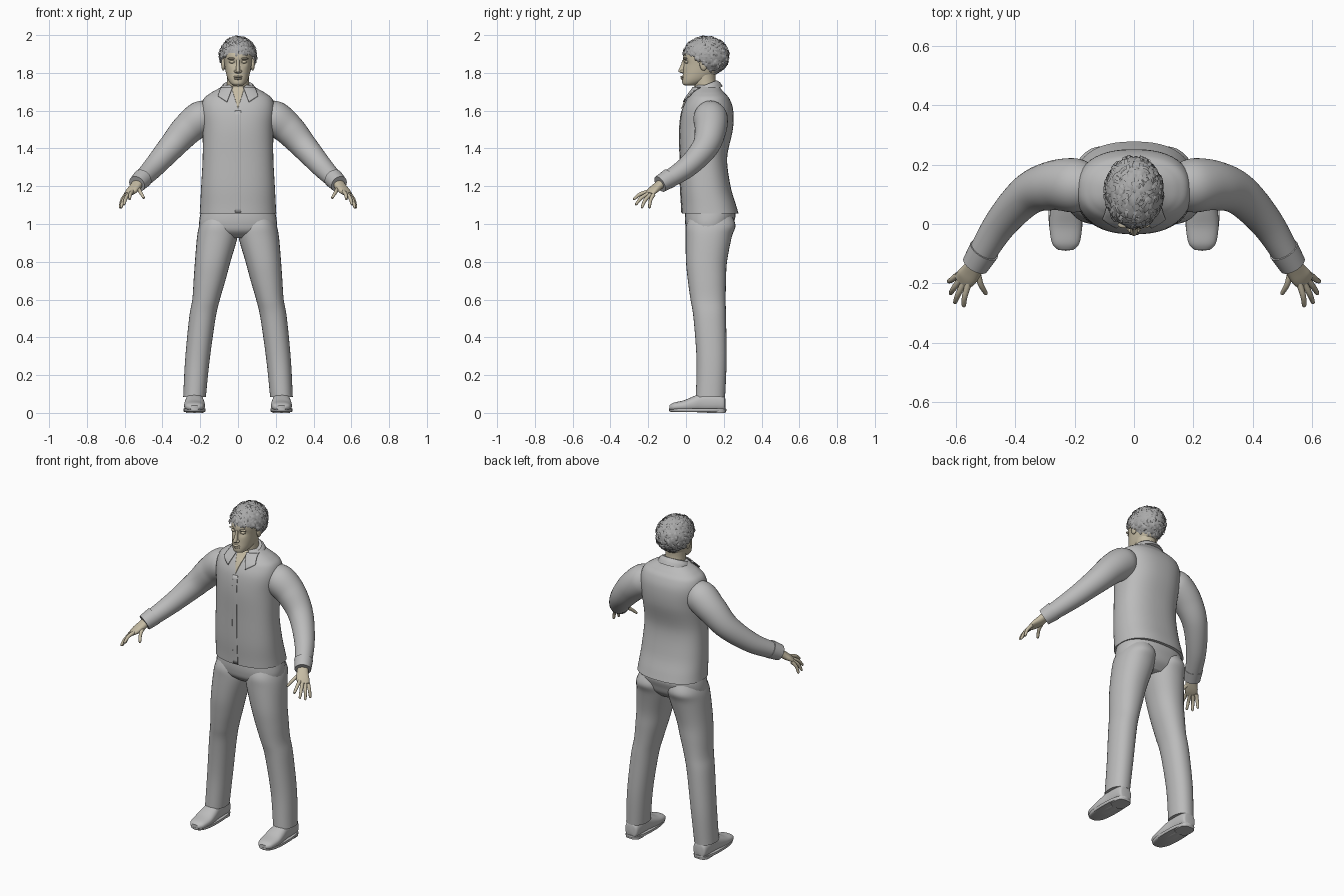
import bpy, bmesh, math, random
from mathutils import Vector, Matrix
from mathutils.bvhtree import BVHTree

random.seed(4)
cube = bpy.data.objects.get("Cube")
if cube:
    bpy.data.objects.remove(cube, do_unlink=True)


def material(name, rgb):
    m = bpy.data.materials.new(name)
    m.use_nodes = True
    m.diffuse_color = (*rgb, 1)
    m.node_tree.nodes["Principled BSDF"].inputs["Base Color"].default_value = (*rgb, 1)
    return m


cloth = material("grey cloth", (0.5, 0.5, 0.5))
leather = material("shoe grey", (0.52, 0.52, 0.52))
hair_mat = material("hair grey", (0.4, 0.4, 0.4))
skin = material("skin", (0.56, 0.50, 0.37))
X, Y, Z = Vector((1, 0, 0)), Vector((0, 1, 0)), Vector((0, 0, 1))


def finish(name, bm, mat, normals=True):
    if normals:
        bmesh.ops.recalc_face_normals(bm, faces=bm.faces)
    me = bpy.data.meshes.new(name)
    bm.to_mesh(me)
    bm.free()
    me.shade_smooth()
    me.set_sharp_from_angle(angle=math.radians(45))
    me.materials.append(mat)
    ob = bpy.data.objects.new(name, me)
    bpy.context.collection.objects.link(ob)
    return ob


def spline(keys, steps):
    """Smooth interpolation through tuples of numbers."""
    k = [keys[0]] + list(keys) + [keys[-1]]
    out = []
    for i in range(1, len(k) - 2):
        for s in range(steps):
            t = s / steps
            out.append([b + 0.5 * t * (c - a + t * (2*a - 5*b + 4*c - d + t * (3*(b - c) + d - a)))
                        for a, b, c, d in zip(k[i-1], k[i], k[i+1], k[i+2])])
    return out + [list(keys[-1])]


def loft(name, keys, mat, frame=None, power=2.0, n=32, steps=6):
    """Skin over rings (x, y, z, half_u, half_v); frame fixes the ring axes."""
    rings = spline(keys, steps)
    pts = [Vector(r[:3]) for r in rings]
    bm = bmesh.new()
    loops = []
    for i, r in enumerate(rings):
        if frame:
            u, v = frame
        else:
            t = pts[min(i + 1, len(pts) - 1)] - pts[max(i - 1, 0)]
            u = t.cross(Z).normalized()
            v = u.cross(t).normalized()
        loop = []
        for j in range(n):
            a = math.tau * j / n
            c, s = math.cos(a), math.sin(a)
            c = math.copysign(abs(c) ** (2 / power), c)
            s = math.copysign(abs(s) ** (2 / power), s)
            loop.append(bm.verts.new(pts[i] + u * (r[3] * c) + v * (r[4] * s)))
        loops.append(loop)
    for a, b in zip(loops, loops[1:]):
        for j in range(n):
            bm.faces.new((a[j], a[(j+1) % n], b[(j+1) % n], b[j]))
    bm.faces.new(loops[0])
    bm.faces.new(loops[-1])
    return finish(name, bm, mat)


def upright(name, keys, mat, xc=0, **kw):
    """Loft from level sections (z, x_centre, half_width, y_front, y_back)."""
    k = [(x + xc, (f + b) / 2, z, w, (b - f) / 2) for z, x, w, f, b in keys]
    return loft(name, k, mat, (X, Y), **kw)


def blob(name, pos, size, mat):
    bm = bmesh.new()
    m = Matrix.Translation(pos) @ Matrix.Diagonal((*size, 1))
    bmesh.ops.create_uvsphere(bm, u_segments=16, v_segments=10, radius=1, matrix=m)
    return finish(name, bm, mat)


# Shirt body
shirt = upright("shirt", [
    (1.055, 0, .203, -.022, .278), (1.10, 0, .20, -.024, .265), (1.2, 0, .195, -.03, .236),
    (1.35, 0, .187, -.032, .218), (1.5, 0, .188, -.034, .248), (1.6, 0, .195, -.022, .25),
    (1.66, 0, .183, .003, .232), (1.69, 0, .15, .024, .208), (1.712, 0, .112, .04, .188),
    (1.735, 0, .07, .055, .17)], cloth, power=2.4, n=48)
tree = BVHTree.FromPolygons([v.co for v in shirt.data.vertices],
                            [p.vertices[:] for p in shirt.data.polygons])


def patch(name, corners, mat, lift, thick=0.004, n=10):
    """Thin plate laid on the shirt front, spanning four (x, z) corners."""
    bm = bmesh.new()
    a, b, c, d = [Vector(p) for p in corners]
    grid = []
    for i in range(n + 1):
        row = []
        for j in range(n + 1):
            p = a.lerp(b, j / n).lerp(d.lerp(c, j / n), i / n)
            hit = tree.ray_cast(Vector((p.x, -1, p.y)), Y)[0]
            row.append(bm.verts.new((p.x, (hit.y if hit else 0.08) - lift, p.y)))
        grid.append(row)
    for r, s in zip(grid, grid[1:]):
        for j in range(n):
            bm.faces.new((r[j], r[j+1], s[j+1], s[j]))
    bmesh.ops.remove_doubles(bm, verts=bm.verts, dist=0.0002)
    ob = finish(name, bm, mat)
    mod = ob.modifiers.new("thickness", "SOLIDIFY")
    mod.thickness = thick
    mod.offset = 0
    return ob


patch("open_neck", [(-.036, 1.73), (.036, 1.73), (0, 1.61), (0, 1.61)], skin, .004)
patch("shirt_placket", [(-.015, 1.6), (.015, 1.6), (.015, 1.06), (-.015, 1.06)], cloth, .001, n=24)
tilt = math.radians(22)
loft("collar_band", [(0, .113, 1.695, .098, .088), (0, .108, 1.72, .092, .078),
                     (0, .104, 1.737, .078, .064)], cloth,
     (X, Vector((0, math.cos(tilt), math.sin(tilt)))))

# Trousers
upright("trouser_seat", [(.925, 0, .13, .05, .20), (.96, 0, .195, .008, .235), (1.0, 0, .206, -.004, .25),
                         (1.05, 0, .2, -.005, .262), (1.1, 0, .185, .005, .24)], cloth, power=2.3)

for side, label in ((1, "left"), (-1, "right")):
    def flip(keys):
        return [(k[0] * side, *k[1:]) for k in keys]

    # Collar wing, sleeve and cuff
    patch(label + "_collar_wing", flip([(.028, 1.725), (.09, 1.722), (.106, 1.677), (.058, 1.645)]),
          cloth, .012, .006)
    arm = [(.13, .13, 1.6, .06), (.19, .13, 1.565, .09), (.27, .13, 1.5, .084),
           (.355, .1, 1.405, .07), (.45, 0, 1.297, .056), (.53, -.13, 1.215, .044)]
    loft(label + "_sleeve", [(*k, k[3]) for k in flip(arm)], cloth, steps=8)
    loft(label + "_cuff", flip([(.505, -.088, 1.242, .052, .052), (.535, -.138, 1.211, .046, .046)]), cloth)

    # Hand
    loft(label + "_palm", flip([(.522, -.115, 1.228, .028, .024), (.545, -.155, 1.195, .033, .021),
                                (.565, -.18, 1.174, .036, .017), (.582, -.197, 1.158, .031, .010)]),
         skin, power=2.3)
    fingers = {"index": ((.558, -.2, 1.172), (.575, -.28, 1.13)),
               "middle": ((.573, -.198, 1.162), (.605, -.268, 1.102)),
               "ring": ((.586, -.188, 1.156), (.62, -.236, 1.085)),
               "little": ((.594, -.172, 1.156), (.626, -.195, 1.085)),
               "thumb": ((.528, -.16, 1.19), (.498, -.238, 1.137))}
    for finger, (p, q) in fingers.items():
        p, q = Vector(p), Vector(q)
        mid = p.lerp(q, .5) + Vector((.004, -.004, .006))
        end = p.lerp(q, .93)
        rows = [(*p, .011, .011), (*mid, .0095, .0095), (*end, .007, .007), (*q, .002, .002)]
        loft(f"{label}_{finger}_finger", flip(rows), skin, n=12, steps=4)

    # Trouser leg
    leg = [(1.04, .098, .085, .02, .245), (.99, .105, .1, 0, .262), (.93, .11, .107, -.002, .242),
           (.8, .134, .094, .0, .217), (.7, .151, .084, .01, .212), (.6, .169, .073, .024, .21),
           (.5, .189, .07, .04, .212), (.28, .215, .065, .056, .215), (.085, .23, .06, .052, .207)]
    upright(label + "_trouser_leg", [(z, x * side, w, f, b) for z, x, w, f, b in leg], cloth, power=2.2)

    # Shoe
    foot = side * .23
    loft(label + "_shoe", [(foot, *k) for k in (
        (-.088, .028, .025, .012), (-.065, .032, .046, .022), (-.01, .037, .055, .03),
        (.04, .046, .053, .042), (.09, .055, .047, .052), (.16, .056, .046, .052),
        (.2, .05, .04, .044), (.208, .045, .02, .03))], leather, (X, Z), power=2.4)
    upright(label + "_sole", [(.006, 0, .055, -.082, .21), (.012, 0, .059, -.09, .214),
                              (.022, 0, .058, -.09, .213)], leather, xc=foot, power=2.6, steps=2)
    upright(label + "_heel", [(0, 0, .046, .11, .21), (.018, 0, .047, .108, .212)],
            leather, xc=foot, power=3, steps=1)

    # Ear and eye details
    blob(label + "_ear", (side * .078, .093, 1.845), (.011, .021, .033), skin)
    blob(label + "_eye", (side * .031, .004, 1.858), (.016, .012, .008), skin)
    blob(label + "_brow", (side * .032, -.003, 1.876), (.023, .011, .006), skin)
    blob(label + "_nostril", (side * .012, -.019, 1.808), (.009, .011, .008), skin)

# Neck and head with shallow eye sockets
loft("neck", [(0, .125, 1.64, .066, .07), (0, .11, 1.71, .06, .064),
              (0, .1, 1.76, .057, .057), (0, .1, 1.82, .058, .06)], skin, (X, Y))
head = upright("head", [
    (1.733, 0, .022, -.006, .04), (1.742, 0, .038, -.018, .075), (1.765, 0, .053, -.02, .125),
    (1.8, 0, .064, -.016, .165), (1.84, 0, .071, -.013, .19), (1.875, 0, .076, -.016, .208),
    (1.91, 0, .079, -.008, .212), (1.95, 0, .07, .014, .195), (1.982, 0, .035, .06, .15)],
    skin, power=2.2, n=48)
for v in head.data.vertices:
    if v.co.y < .05:
        d2 = (abs(v.co.x) - .031) ** 2 + (v.co.z - 1.857) ** 2
        v.co.y += .012 * math.exp(-d2 / .0003)
upright("nose", [(1.798, 0, .009, -.022, .0), (1.805, 0, .013, -.038, .0), (1.815, 0, .012, -.04, .0),
                 (1.84, 0, .009, -.028, .0), (1.868, 0, .009, -.019, .0)], skin, n=16)
blob("upper_lip", (0, -.017, 1.779), (.024, .013, .006), skin)
blob("lower_lip", (0, -.016, 1.769), (.021, .012, .006), skin)

# Short curly hair: a cap with crossing curls over it
centre, radii = Vector((0, .106, 1.89)), Vector((.097, .12, .101))


def in_hair(p):
    if p.y < .07:
        low = 1.9 - .5 * max(p.y, 0)
    else:
        low = max(1.865 - 1.3 * (p.y - .07), 1.785)
    return p.z > low


def on_cap(d, swell):
    return centre + Vector(a * b for a, b in zip(d, radii)) * swell


bm = bmesh.new()
bmesh.ops.create_icosphere(bm, subdivisions=5, radius=1)
for v in bm.verts:
    v.co = on_cap(v.co.normalized(), 1 + random.uniform(-.008, .012))
bmesh.ops.delete(bm, geom=[v for v in bm.verts if not in_hair(v.co)], context="VERTS")
finish("hair_cap", bm, hair_mat, normals=False)

bm = bmesh.new()
made = 0
while made < 330:
    d = Vector([random.gauss(0, 1) for _ in range(3)]).normalized()
    if not in_hair(on_cap(d, 1)):
        continue
    made += 1
    east = d.cross(Z).normalized()
    north = east.cross(d).normalized()
    turn = random.choice((0, math.pi / 2)) + random.uniform(-.35, .35)
    along = east * math.cos(turn) + north * math.sin(turn)
    across = d.cross(along) * .055
    span, rise = random.uniform(.12, .2), random.uniform(.03, .075)
    row = []
    for i in range(6):
        t = i / 2.5 - 1
        spot = d + along * (span * t)
        swell = 1.004 + rise * (1 - t * t)
        row.append([bm.verts.new(on_cap((spot + across * s).normalized(), swell)) for s in (-1, 1)])
    for a, b in zip(row, row[1:]):
        bm.faces.new((a[0], b[0], b[1], a[1]))
finish("hair_curls", bm, hair_mat, normals=False)
